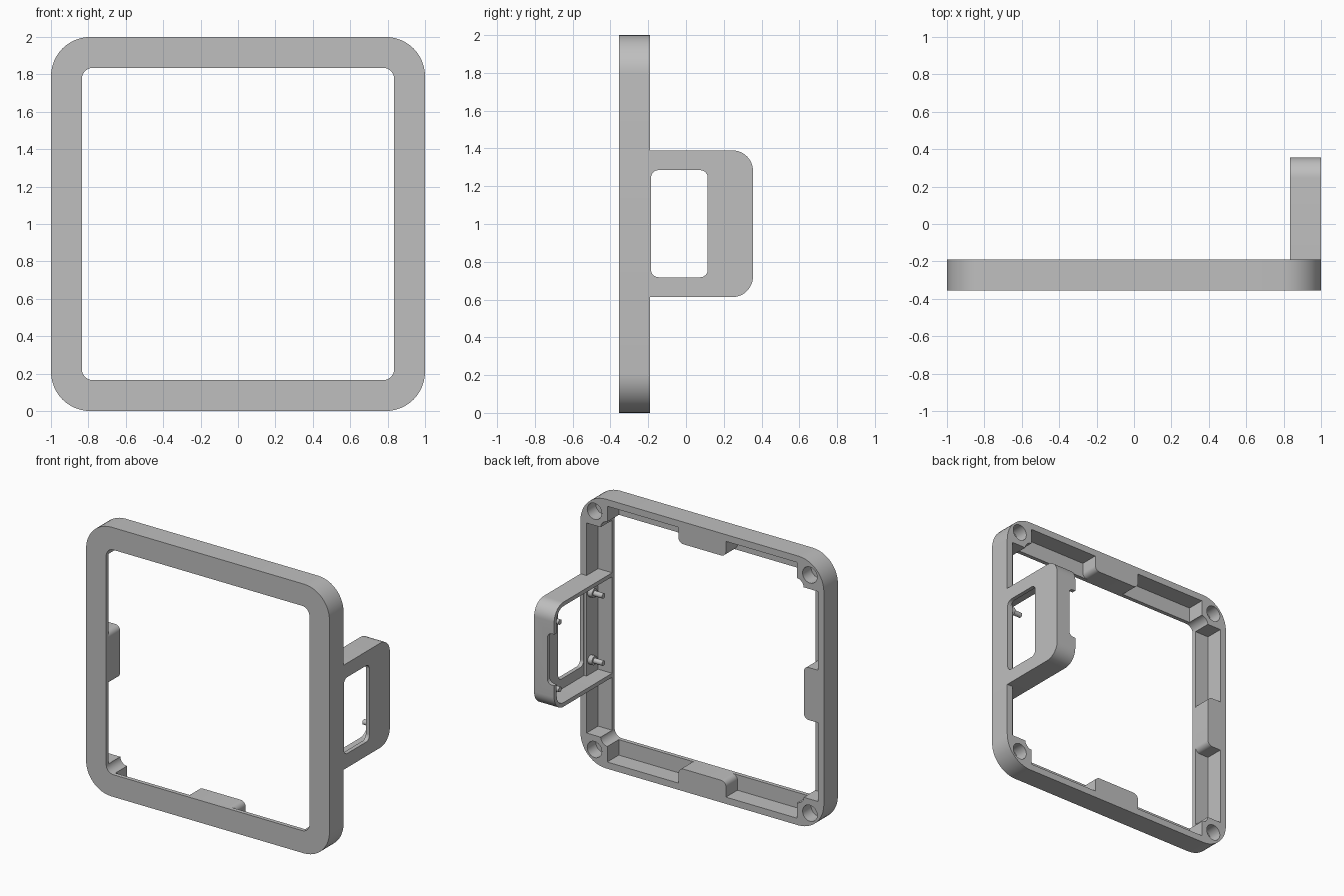
import bpy, bmesh, math
from mathutils import Vector

if "Cube" in bpy.data.objects:
    bpy.data.objects.remove(bpy.data.objects["Cube"], do_unlink=True)

grey = bpy.data.materials.new("grey")
grey.use_nodes = True
COLOUR = (0.52, 0.52, 0.52, 1)
grey.diffuse_color = COLOUR
grey.node_tree.nodes["Principled BSDF"].inputs["Base Color"].default_value = COLOUR

FRONT, BACK, PLATE = -0.355, -0.19, -0.325   # frame depth and back of its face plate
OPEN, WALL, BOSS = 0.835, 0.95, 0.78         # opening, inner side of wall, boss edge
MID = 1.0                                    # height of the centre


def arc(cx, cy, r, a0, a1, n=12):
    return [(cx + r * math.cos(math.radians(a0 + (a1 - a0) * i / n)),
             cy + r * math.sin(math.radians(a0 + (a1 - a0) * i / n))) for i in range(n + 1)]


def rounded_rect(u0, u1, v0, v1, r):
    return (arc(u1 - r, v0 + r, r, -90, 0) + arc(u1 - r, v1 - r, r, 0, 90)
            + arc(u0 + r, v1 - r, r, 90, 180) + arc(u0 + r, v0 + r, r, 180, 270))


def rect(u0, u1, v0, v1):
    return [(u0, v0), (u1, v0), (u1, v1), (u0, v1)]


def prism(name, pts, axis, lo, hi):
    """Extrude a profile along y (profile in x, z) or along x (profile in y, z)."""
    bm = bmesh.new()
    put = (lambda u, v, t: (u, t, v)) if axis == "y" else (lambda u, v, t: (t, u, v))
    base = bm.faces.new([bm.verts.new(put(u, v, lo)) for u, v in pts])
    new = bmesh.ops.extrude_face_region(bm, geom=[base])["geom"]
    shift = Vector(put(0, 0, hi - lo))
    bmesh.ops.translate(bm, vec=shift, verts=[g for g in new if isinstance(g, bmesh.types.BMVert)])
    bmesh.ops.recalc_face_normals(bm, faces=bm.faces)
    me = bpy.data.meshes.new(name)
    bm.to_mesh(me)
    bm.free()
    ob = bpy.data.objects.new(name, me)
    bpy.context.collection.objects.link(ob)
    me.materials.append(grey)
    return ob


def select(ob):
    bpy.ops.object.select_all(action="DESELECT")
    ob.select_set(True)
    bpy.context.view_layer.objects.active = ob


def cut(ob, cutters):
    for c in cutters:
        c.hide_render = True
        mod = ob.modifiers.new("cut", "BOOLEAN")
        mod.operation, mod.solver, mod.object = "DIFFERENCE", "EXACT", c
        select(ob)
        bpy.ops.object.modifier_apply(modifier=mod.name)
        bpy.data.objects.remove(c, do_unlink=True)


def smooth(ob):
    select(ob)
    bpy.ops.object.shade_smooth_by_angle(angle=math.radians(30))


# Square frame: solid slab, opening, rear channels and screw holes
frame = prism("frame", rounded_rect(-1, 1, 0, 2, 0.21), "y", FRONT, BACK)
cutters = [prism("opening_cutter",
                 rounded_rect(-OPEN, OPEN, MID - OPEN, MID + OPEN, 0.06), "y", -0.5, 0)]

# Each channel stops at a rounded middle block; the handle side has one long channel
half = [(BOSS, WALL), (0.195, WALL)] + arc(0.155, OPEN + 0.04, 0.04, 0, -90, 8) \
    + [(0.155, 0.8), (BOSS, 0.8)]
for k in range(3):
    a = math.radians(90 * k)
    for s in (-1, 1):
        pts = [(s * u * math.cos(a) - v * math.sin(a),
                MID + s * u * math.sin(a) + v * math.cos(a)) for u, v in half]
        cutters.append(prism("channel_cutter", pts, "y", PLATE, 0))
cutters.append(prism("side_channel_cutter",
                     rect(0.8, WALL, MID - BOSS, MID + BOSS), "y", PLATE, 0))
for sx in (-1, 1):
    for sz in (-1, 1):
        cutters.append(prism("screw_hole_cutter",
                             arc(sx * 0.885, MID + sz * 0.885, 0.06, 0, 345, 23),
                             "y", -0.29, 0))
cut(frame, cutters)
smooth(frame)

# Hollow side handle, open towards the middle and towards the frame
Z0, Z1, T = 0.613, 1.39, 0.03
outline = [(BACK, Z0)] + arc(0.245, Z0 + 0.11, 0.11, -90, 0) \
    + arc(0.245, Z1 - 0.11, 0.11, 0, 90) + [(BACK, Z1)]
cavity = [(-0.3, Z0 + T)] + arc(0.245, Z0 + 0.11, 0.08, -90, 0) \
    + arc(0.245, Z1 - 0.11, 0.08, 0, 90) + [(-0.3, Z1 - T)]
handle = prism("handle", outline, "x", OPEN, 1.0)
cut(handle, [
    prism("cavity_cutter", cavity, "x", 0.7, 0.97),
    prism("window_cutter", rounded_rect(-0.185, 0.115, 0.718, 1.285, 0.04), "x", 0.9, 1.1),
    prism("notch_cutter", rounded_rect(0.7, 0.89, 0.81, 1.19, 0.035), "y", 0.28, 0.5),
])
smooth(handle)

# Ribs carrying the handle walls through the frame channel
for name, z in (("lower_rib", Z0), ("upper_rib", Z1 - T)):
    prism(name, rect(PLATE - 0.005, BACK, z, z + T), "x", OPEN, 0.96)

# Locating pins, each with a thicker foot
for where, y, x1 in (("front", -0.235, 0.955), ("rear", 0.275, 0.975)):
    for side, z in (("lower", MID - 0.25), ("upper", MID + 0.25)):
        for part, r, x0 in (("pin", 0.019, 0.842), ("pin_foot", 0.033, x1 - 0.04)):
            smooth(prism(f"{where}_{side}_{part}", arc(y, z, r, 0, 345, 23), "x", x0, x1))
